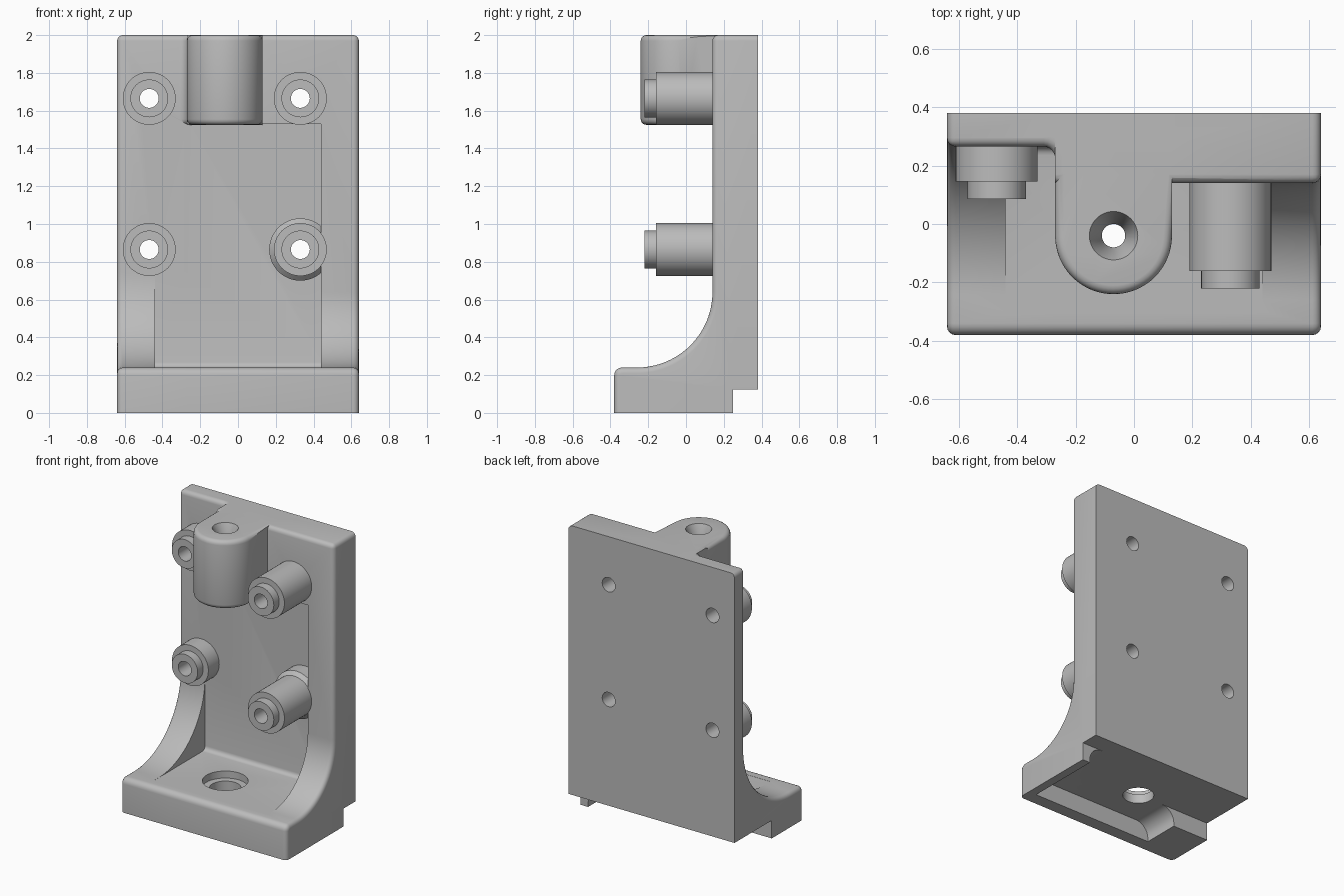
import bpy, bmesh
from math import sin, cos, pi, radians
from mathutils import Matrix, Vector

cube = bpy.data.objects.get("Cube")
if cube:
    bpy.data.objects.remove(cube, do_unlink=True)

grey = bpy.data.materials.new("plain_grey")
grey.use_nodes = True
grey.diffuse_color = (0.5, 0.5, 0.5, 1)
grey.node_tree.nodes["Principled BSDF"].inputs["Base Color"].default_value = (0.5, 0.5, 0.5, 1)


def finish(name, bm):
    bmesh.ops.recalc_face_normals(bm, faces=bm.faces)
    mesh = bpy.data.meshes.new(name)
    bm.to_mesh(mesh)
    bm.free()
    mesh.materials.append(grey)
    obj = bpy.data.objects.new(name, mesh)
    bpy.context.collection.objects.link(obj)
    return obj


def arc(cx, cy, r, a0, a1, n=12):
    angles = [radians(a0 + (a1 - a0) * i / n) for i in range(n + 1)]
    return [(cx + r * cos(a), cy + r * sin(a)) for a in angles]


def prism(name, profile, axis, lo, hi, rule=None, r=0.03):
    """Extrude a 2D profile along an axis and round the edges the rule picks."""
    place = {"x": lambda a, b, t: (t, a, b),
             "y": lambda a, b, t: (a, t, b),
             "z": lambda a, b, t: (a, b, t)}[axis]
    bm = bmesh.new()
    face = bm.faces.new([bm.verts.new(place(a, b, lo)) for a, b in profile])
    out = bmesh.ops.extrude_face_region(bm, geom=[face])["geom"]
    verts = [v for v in out if isinstance(v, bmesh.types.BMVert)]
    bmesh.ops.translate(bm, verts=verts, vec=Vector(place(0, 0, hi - lo)))
    bmesh.ops.recalc_face_normals(bm, faces=bm.faces)
    if rule:
        edges = [e for e in bm.edges if rule(e.verts[0].co, e.verts[1].co)]
        bmesh.ops.bevel(bm, geom=edges, offset=r, segments=4, profile=0.5,
                        affect="EDGES", clamp_overlap=False)
    return finish(name, bm)


def box(name, lo, hi, rule=None, r=0.03):
    profile = [(lo[0], lo[1]), (hi[0], lo[1]), (hi[0], hi[1]), (lo[0], hi[1])]
    return prism(name, profile, "z", lo[2], hi[2], rule, r)


def lathe(name, profile, origin, axis="z"):
    """Revolve a closed loop of (radius, height) points about a z or -y axis."""
    bm = bmesh.new()
    n = 48
    rings = [[bm.verts.new((r * cos(2 * pi * i / n), r * sin(2 * pi * i / n), h))
              for i in range(n)] for r, h in profile]
    solid = profile[0][0] > 0 and len(profile) < 5
    for a, b in zip(rings, rings[1:] + ([] if solid else rings[:1])):
        for i in range(n):
            j = (i + 1) % n
            bm.faces.new((a[i], a[j], b[j], b[i]))
    if solid:
        bm.faces.new(rings[0])
        bm.faces.new(rings[-1])
    if axis == "y":
        bmesh.ops.rotate(bm, verts=bm.verts, matrix=Matrix.Rotation(pi / 2, 3, "X"))
    bmesh.ops.translate(bm, verts=bm.verts, vec=origin)
    return finish(name, bm)


def combine(target, tool, operation):
    mod = target.modifiers.new(operation.lower(), "BOOLEAN")
    mod.operation, mod.solver, mod.object = operation, "EXACT", tool
    bpy.context.view_layer.objects.active = target
    bpy.ops.object.modifier_apply(modifier=mod.name)
    bpy.data.objects.remove(tool, do_unlink=True)


def near(a, b):
    return abs(a - b) < 1e-4


# Side profile: back plate sweeping down into the foot
def side_profile(front, radius):
    curve = arc(front - radius, 0.24 + radius, radius, 0, -90, 24)
    nose = arc(-0.34, 0.20, 0.04, 90, 180, 5)
    return [(0.38, 0.125), (0.38, 2), (front, 2)] + curve + nose + [
        (-0.38, 0), (0.25, 0), (0.25, 0.125)]


def outer_edges(x, front):
    def rule(p, q):
        rim = near(p.x, x) and near(q.x, x)
        back = near(p.y, 0.38) and near(q.y, 0.38)
        under = max(p.z, q.z) < 0.13
        top = all(near(v.z, 2) and near(v.y, front) for v in (p, q))
        return top or (rim and not back and not under)
    return rule


# Thick side and thin side of the bracket
body = prism("bracket_body", side_profile(0.14, 0.40), "x", -0.27, 0.64,
             outer_edges(0.64, 0.14))
thin = prism("thin_side", side_profile(0.265, 0.505), "x", -0.64, -0.2,
             outer_edges(-0.64, 0.265))
combine(body, thin, "UNION")

# Front pocket with a soft floor corner
pocket = box("pocket", (-0.44, -0.3, 0.239), (0.44, 0.265, 1.53),
             lambda p, q: all(near(v.y, 0.265) and near(v.z, 0.239) for v in (p, q)))
combine(body, pocket, "DIFFERENCE")

# Upright lug at the top, with a fillet into the thin side
lug_outline = ([(0.13, 0.30), (-0.31, 0.30)] + arc(-0.31, 0.225, 0.04, 90, 0, 6)
               + arc(-0.07, -0.04, 0.2, 180, 360, 32))
lug = prism("lug", lug_outline, "z", 1.525, 2, lambda p, q: near(p.z, q.z)
            and max(p.y, q.y) < 0.29 and min(p.x, q.x) > -0.32)
combine(body, lug, "UNION")

# Pad behind the standoff that overlaps the pocket wall
pad = lathe("pad", [(0.165, 0), (0.165, 0.14), (0.14, 0.165)], (0.33, 0.31, 0.865), "y")
combine(body, pad, "UNION")

# Channel and heel relief under the foot
channel_outline = ([(-0.36, -0.1)] + arc(-0.26, 0.025, 0.1, 180, 90, 8)
                   + arc(0.48, 0.025, 0.1, 90, 0, 8) + [(0.58, -0.1)])
combine(body, prism("channel", channel_outline, "y", -0.29, 0.5), "DIFFERENCE")
combine(body, box("heel", (-0.7, -0.03, -0.1), (-0.25, 0.5, 0.125)), "DIFFERENCE")

# Vertical bores: lug with countersink, foot with counterbore
axis_point = (-0.07, -0.04, 0)
for profile in ([(0.04, 1.4), (0.04, 1.9), (0.085, 2.005)],
                [(0.1, 0.05), (0.1, 0.3)],
                [(0.145, 0.19), (0.145, 0.3)]):
    combine(body, lathe("bore", profile, axis_point), "DIFFERENCE")

# Four stepped standoffs, each bored right through the plate
for x, side, root, tip in ((-0.47, "right", 0.275, 0.085), (0.33, "left", 0.15, -0.22)):
    for z, level in ((1.665, "upper"), (0.865, "lower")):
        combine(body, lathe("bore", [(0.05, -0.6), (0.05, 0.4)], (x, 0, z), "y"), "DIFFERENCE")
        step = -tip - 0.06
        lathe(f"standoff_{level}_{side}",
              [(0.05, -root), (0.14, -root), (0.14, step), (0.1, step), (0.1, -tip), (0.05, -tip)],
              (x, 0, z), "y")

# Smooth curved faces, keep the sharp edges
for obj in bpy.context.scene.objects:
    obj.select_set(obj.type == "MESH")
bpy.context.view_layer.objects.active = body
bpy.ops.object.shade_smooth_by_angle(angle=radians(30))
